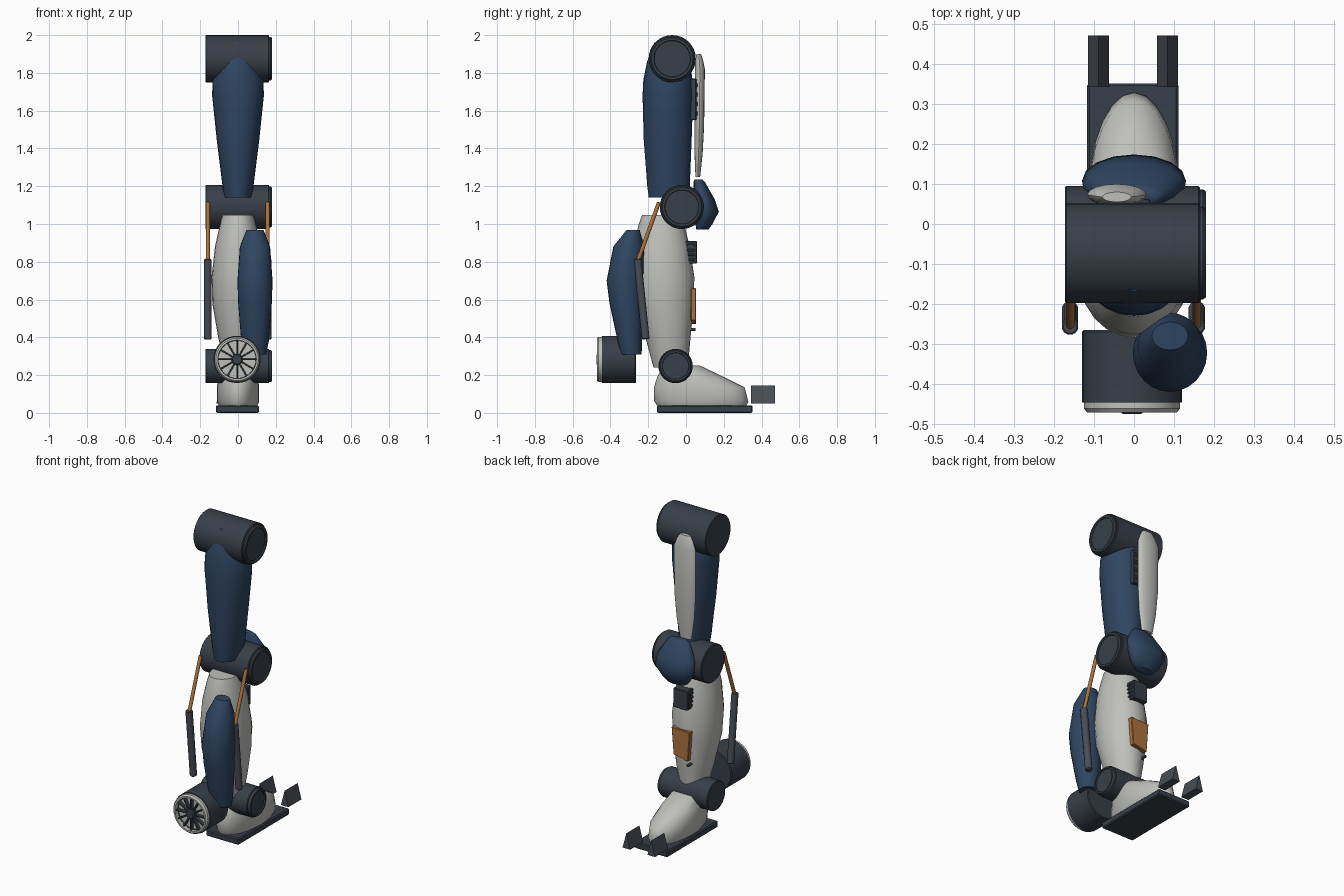
import bpy, bmesh
from math import sin, cos, pi
from mathutils import Vector

if "Cube" in bpy.data.objects:
    bpy.data.objects.remove(bpy.data.objects["Cube"])


def material(name, rgb):
    m = bpy.data.materials.new(name)
    m.diffuse_color = (*rgb, 1)
    m.use_nodes = True
    m.node_tree.nodes["Principled BSDF"].inputs["Base Color"].default_value = m.diffuse_color
    return m


DARK = material("dark_metal", (0.04, 0.05, 0.065))
BLUE = material("blue_armor", (0.028, 0.06, 0.12))
PALE = material("pale_shell", (0.52, 0.53, 0.50))
COPPER = material("copper", (0.42, 0.17, 0.05))
STEEL = material("sleeve_steel", (0.065, 0.075, 0.09))


def make(name, verts, faces, mat, angle=35, bevel=0):
    me = bpy.data.meshes.new(name)
    me.from_pydata(verts, [], faces)
    bm = bmesh.new()
    bm.from_mesh(me)
    bmesh.ops.recalc_face_normals(bm, faces=bm.faces)
    if bevel:
        bmesh.ops.bevel(bm, geom=bm.edges[:], offset=bevel, segments=1, affect='EDGES')
    bm.to_mesh(me)
    bm.free()
    me.materials.append(mat)
    ob = bpy.data.objects.new(name, me)
    bpy.context.collection.objects.link(ob)
    bpy.ops.object.select_all(action='DESELECT')
    ob.select_set(True)
    bpy.context.view_layer.objects.active = ob
    bpy.ops.object.shade_smooth_by_angle(angle=angle * pi / 180)
    return ob


def bridge(name, rings, mat, **kw):
    """Skin a list of equal rings and cap both ends."""
    n, k = len(rings[0]), len(rings)
    faces = [[r * n + i, r * n + (i + 1) % n, (r + 1) * n + (i + 1) % n, (r + 1) * n + i]
             for r in range(k - 1) for i in range(n)]
    faces += [list(range(n)), list(range((k - 1) * n, k * n))]
    return make(name, [p for r in rings for p in r], faces, mat, **kw)


def shell(name, rows, mat, cx=0, n=24):
    """Stacked ellipses; each row is z, y front, y back, half width."""
    rings = [[(cx + w * cos(2 * pi * i / n), (a + b) / 2 + (b - a) / 2 * sin(2 * pi * i / n), z)
              for i in range(n)] for z, a, b, w in rows]
    return bridge(name, rings, mat, angle=50)


def lathe(name, origin, axis, profile, mat, n=32):
    """Turn (radius, distance) pairs around an axis."""
    o, ax = Vector(origin), Vector(axis).normalized()
    u = ax.orthogonal().normalized()
    v = ax.cross(u)
    rings = [[o + ax * d + (u * cos(2 * pi * i / n) + v * sin(2 * pi * i / n)) * r
              for i in range(n)] for r, d in profile]
    return bridge(name, rings, mat)


def rod(name, p, q, r, mat, n=12):
    d = Vector(q) - Vector(p)
    L, c = d.length, r * 0.2
    return lathe(name, p, d, [(r - c, 0), (r, c), (r, L - c), (r - c, L)], mat, n)


def box(name, lo, hi, mat, bevel=0.004):
    xs, ys, zs = zip(lo, hi)
    rings = [[(xs[0], ys[0], z), (xs[1], ys[0], z), (xs[1], ys[1], z), (xs[0], ys[1], z)] for z in zs]
    return bridge(name, rings, mat, bevel=bevel)


# Hip, knee and ankle drums, each with a recessed cap on the right end
for part, y, z, r in (("hip", -0.073, 1.875, 0.125), ("knee", -0.022, 1.09, 0.117),
                      ("ankle", -0.055, 0.248, 0.091)):
    lathe(part + "_drum", (0, y, z), (1, 0, 0),
          [(r - .004, -.173), (r, -.169), (r, .161), (r - .004, .165)], DARK)
    lathe(part + "_cap", (0, y, z), (1, 0, 0),
          [(r * .93, .16), (r * .93, .173), (r * .88, .18), (r * .78, .18),
           (r * .76, .173), (r * .1, .173)], DARK)

# Thigh
shell("thigh", [(1.14, -.197, .015, .072), (1.2, -.205, .02, .082), (1.45, -.224, .03, .113),
                (1.68, -.23, .038, .137), (1.76, -.226, .035, .135), (1.86, -.206, .02, .11),
                (1.96, -.168, -.01, .06)], BLUE)
shell("thigh_back_plate", [(1.25, .05, .075, .04), (1.37, .045, .088, .06), (1.52, .045, .096, .072),
                           (1.82, .047, .1, .074), (1.87, .05, .09, .055), (1.9, .055, .08, .036)],
      PALE, cx=-.043, n=16)
box("thigh_vent", (0, .015, 1.55), (.045, .055, 1.77), DARK)
for i in range(4):
    z = 1.575 + i * .05
    box(f"thigh_vent_slat_{i}", (.005, .05, z), (.04, .062, z + .02), DARK, .002)

# Knee cap
shell("knee_cap", [(.97, .055, .118, .065), (1.0, .05, .14, .095), (1.065, .043, .174, .13),
                   (1.13, .04, .152, .128), (1.222, .04, .1, .075), (1.236, .045, .085, .055)],
      BLUE, n=16)

# Shin and calf
shell("shin", [(.24, -.172, .01, .068), (.4, -.215, .024, .105), (.58, -.268, .042, .136),
               (.72, -.284, .044, .14), (.88, -.276, .02, .122), (1.0, -.25, -.01, .095),
               (1.048, -.232, -.025, .082)], PALE)
shell("calf", [(.31, -.345, -.235, .06), (.38, -.362, -.232, .073), (.58, -.405, -.228, .089),
               (.7, -.42, -.225, .093), (.88, -.385, -.222, .08), (.968, -.315, -.245, .045)],
      BLUE, cx=.09)

# Pistons on both sides
for side, x in (("left", -.16), ("right", .157)):
    rod(side + "_piston_rod", (x, -.143, 1.115), (x, -.256, .8), .011, COPPER)
    rod(side + "_piston_sleeve", (x, -.257, .815), (x, -.213, .39), .021, STEEL)

# Ribbed box under the knee
box("knee_sensor_box", (-.05, -.03, .79), (.05, .058, .91), DARK)
for i in range(4):
    z = .805 + i * .025
    box(f"sensor_rib_{i}", (-.056, .005, z), (.056, .045, z + .013), DARK, .002)

# Copper shin panel and its fastener
bridge("shin_panel", [[(-.05, y, .47), (.05, y, .49), (.064, y, .66), (-.064, y, .655)]
                      for y in (.025, .054)], COPPER, bevel=.003)
rod("panel_fastener", (-.045, .01, .442), (-.045, .05, .442), .008, DARK)

# Thruster with pale rim, hub and radial fins
C = (-.005, 0, .283)
lathe("thruster_drum", C, (0, -1, 0),
      [(.12, .265), (.125, .27), (.125, .446), (.1, .446), (.098, .435), (.01, .435)], DARK)
lathe("thruster_rim", C, (0, -1, 0),
      [(.102, .44), (.12, .44), (.12, .462), (.112, .472), (.102, .472), (.102, .44)], PALE)
lathe("thruster_hub", C, (0, -1, 0), [(.03, .43), (.03, .468), (.024, .475)], DARK, 16)
for i in range(12):
    fin = box(f"thruster_fin_{i}", (.025, -.463, -.004), (.104, -.434, .004), DARK, .001)
    fin.location = C
    fin.rotation_euler.y = i * pi / 6

# Foot, sole and wedge toes
shell("foot", [(.035, -.15, .318, .1), (.06, -.168, .33, .112), (.135, -.17, .31, .112),
               (.19, -.152, .2, .105), (.252, -.12, .07, .08)], PALE)
box("sole", (-.117, -.153, 0), (.111, .352, .04), DARK, .006)
for side, x0, x1 in (("left", -.115, -.063), ("right", .057, .11)):
    bridge(side + "_toe", [[(x0, y, .05), (x1, y, .05), ((x0 + x1) / 2, y, .146)]
                           for y in (.343, .472)], STEEL)
